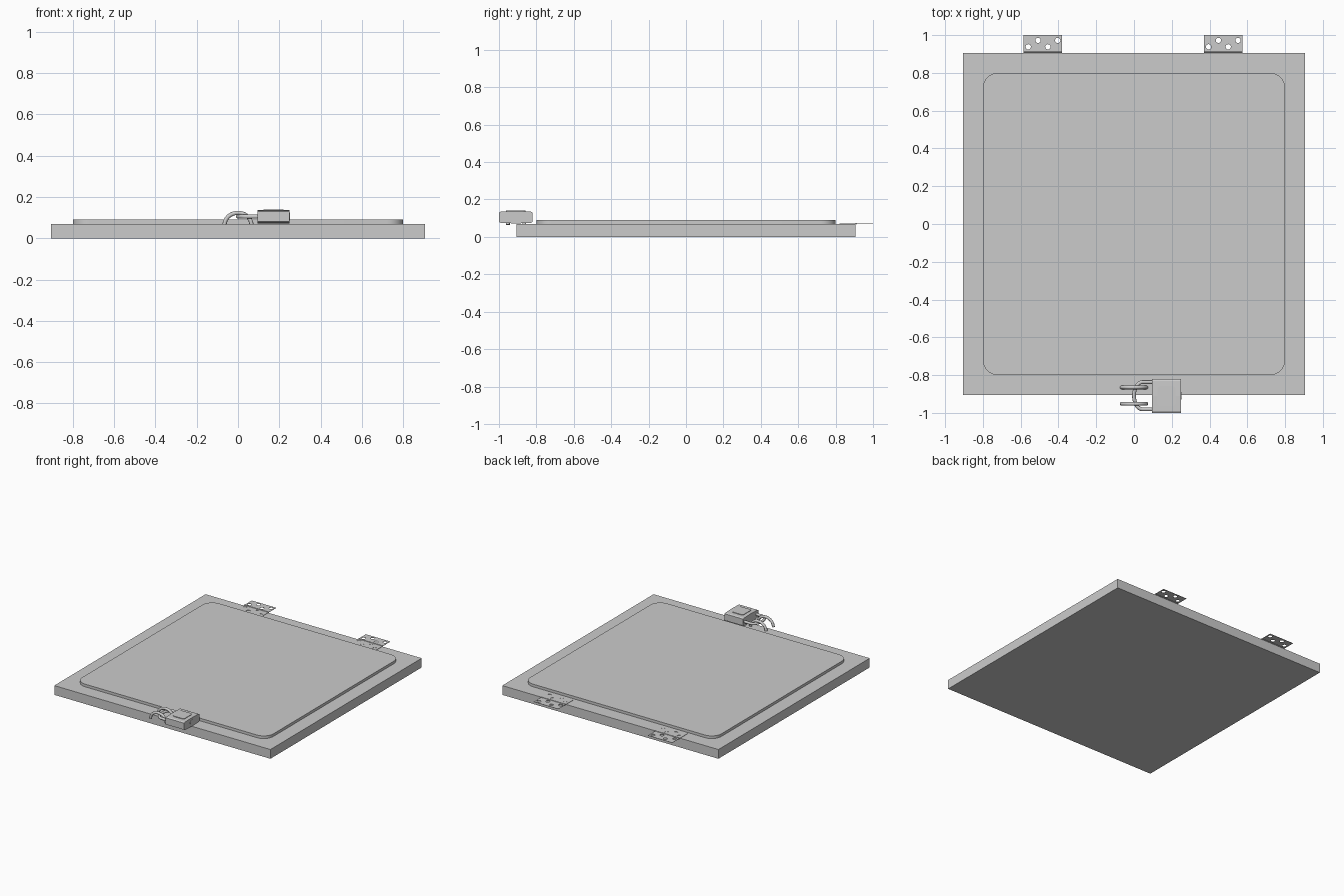
import bpy, bmesh, math
from mathutils import Vector

cube = bpy.data.objects.get("Cube")
if cube:
    bpy.data.objects.remove(cube)

grey = bpy.data.materials.new("plain grey")
grey.use_nodes = True
colour = (0.6, 0.6, 0.6, 1)
grey.diffuse_color = colour
grey.node_tree.nodes["Principled BSDF"].inputs["Base Color"].default_value = colour


def finish(name, bm, smooth=False):
    mesh = bpy.data.meshes.new(name)
    bmesh.ops.recalc_face_normals(bm, faces=bm.faces)
    bm.to_mesh(mesh)
    bm.free()
    ob = bpy.data.objects.new(name, mesh)
    bpy.context.collection.objects.link(ob)
    mesh.materials.append(grey)
    if smooth:
        bpy.ops.object.select_all(action='DESELECT')
        ob.select_set(True)
        bpy.context.view_layer.objects.active = ob
        bpy.ops.object.shade_smooth_by_angle(angle=math.radians(35))
    return ob


def prism(name, points, z0, z1, smooth=False):
    """Extrude an outline in plan from z0 to z1."""
    bm = bmesh.new()
    face = bm.faces.new([bm.verts.new((x, y, z0)) for x, y in points])
    top = bmesh.ops.extrude_face_region(bm, geom=[face])["geom"]
    bmesh.ops.translate(bm, vec=(0, 0, z1 - z0),
                        verts=[v for v in top if isinstance(v, bmesh.types.BMVert)])
    return finish(name, bm, smooth)


def rounded(cx, cy, hx, hy, r, steps=8):
    """Outline of a rectangle with rounded corners."""
    pts = []
    for q, (sx, sy) in enumerate([(1, 1), (-1, 1), (-1, -1), (1, -1)]):
        for i in range(steps + 1):
            a = math.pi / 2 * (q + i / steps)
            pts.append((cx + sx * (hx - r) + r * math.cos(a),
                        cy + sy * (hy - r) + r * math.sin(a)))
    return pts


def rectangle(x0, x1, y0, y1):
    return [(x0, y0), (x1, y0), (x1, y1), (x0, y1)]


def circle(cx, cy, r, n=16):
    return [(cx + r * math.cos(2 * math.pi * i / n),
             cy + r * math.sin(2 * math.pi * i / n)) for i in range(n)]


def rod(name, path, r, sides=12):
    """Round bar swept along a flat path."""
    path = [Vector(p) for p in path]
    normal = (path[1] - path[0]).cross(path[-1] - path[0]).normalized()
    bm = bmesh.new()
    rings = []
    for i, p in enumerate(path):
        along = (path[min(i + 1, len(path) - 1)] - path[max(i - 1, 0)]).normalized()
        side = along.cross(normal)
        rings.append([bm.verts.new(p + r * (c * side + s * normal))
                      for c, s in circle(0, 0, 1, sides)])
    for a, b in zip(rings, rings[1:]):
        for i in range(sides):
            j = (i + 1) % sides
            bm.faces.new((a[i], a[j], b[j], b[i]))
    bm.faces.new(rings[0])
    bm.faces.new(rings[-1])
    return finish(name, bm, True)


def cylinder(name, centre, axis, r, depth, n=16):
    bm = bmesh.new()
    bmesh.ops.create_cone(bm, cap_ends=True, segments=n, radius1=r, radius2=r, depth=depth)
    turn = Vector((0, 0, 1)).rotation_difference(Vector(axis)).to_matrix()
    bmesh.ops.rotate(bm, verts=bm.verts, matrix=turn)
    bmesh.ops.translate(bm, verts=bm.verts, vec=centre)
    return finish(name, bm, True)


# Hatch slab and raised panel
prism("hatch_slab", rectangle(-0.905, 0.905, -0.905, 0.905), 0, 0.07)
prism("raised_panel", rounded(0, 0, 0.8, 0.8, 0.08), 0.07, 0.09, True)


# Hinges: two drilled leaves and a slim knuckle
def leaf(name, x0, y0, y1, side):
    bm = bmesh.new()
    loops = [rectangle(x0, x0 + 0.205, y0, y1)]
    mid = (y0 + y1) / 2
    for i in range(4):
        offset = side * (0.017 if i % 2 else -0.017)
        loops.append(circle(x0 + 0.025 + i * 0.052, mid + offset, 0.014))
    edges = []
    for pts in loops:
        vs = [bm.verts.new((x, y, 0.07)) for x, y in pts]
        edges += [bm.edges.new((vs[i - 1], vs[i])) for i in range(len(vs))]
    bmesh.ops.triangle_fill(bm, edges=edges, use_beauty=True)
    top = bmesh.ops.extrude_face_region(bm, geom=bm.faces[:])["geom"]
    bmesh.ops.translate(bm, vec=(0, 0, 0.002),
                        verts=[v for v in top if isinstance(v, bmesh.types.BMVert)])
    finish(name, bm)


for label, x0 in (("right", -0.585), ("left", 0.37)):
    leaf(label + "_hinge_outer_leaf", x0, 0.91, 1.0, 1)
    leaf(label + "_hinge_inner_leaf", x0, 0.82, 0.91, -1)
    cylinder(label + "_hinge_knuckle", (x0 + 0.1025, 0.91, 0.071), (1, 0, 0), 0.004, 0.205, 10)

# Two arched staples
for label, y in (("front", -0.952), ("back", -0.865)):
    arch = [(0.065 * math.cos(math.pi * i / 16), y,
             0.065 + 0.058 * math.sin(math.pi * i / 16)) for i in range(17)]
    rod(label + "_staple", arch, 0.01)

# Padlock shackle lying flat through the staples
bend = [(0.045 - 0.045 * math.sin(a), -0.909 + 0.072 * math.cos(a), 0.105)
        for a in (math.pi * i / 16 for i in range(17))]
rod("padlock_shackle", [(0.11, -0.837, 0.105)] + bend + [(0.11, -0.981, 0.105)], 0.01)

# Padlock body: slightly crowned section run along x
section = [(-1.0, 0.08), (-0.99, 0.075), (-0.91, 0.072), (-0.83, 0.075), (-0.82, 0.08),
           (-0.82, 0.13), (-0.83, 0.135), (-0.91, 0.137), (-0.99, 0.135), (-1.0, 0.13)]
bm = bmesh.new()
face = bm.faces.new([bm.verts.new((0.095, y, z)) for y, z in section])
end = bmesh.ops.extrude_face_region(bm, geom=[face])["geom"]
bmesh.ops.translate(bm, vec=(0.155, 0, 0),
                    verts=[v for v in end if isinstance(v, bmesh.types.BMVert)])
finish("padlock_body", bm)
prism("padlock_cover_plate", rounded(0.172, -0.91, 0.048, 0.052, 0.015, 5), 0.13, 0.14)
cylinder("padlock_key_cylinder", (0.25, -0.91, 0.105), (1, 0, 0), 0.02, 0.004, 20)
